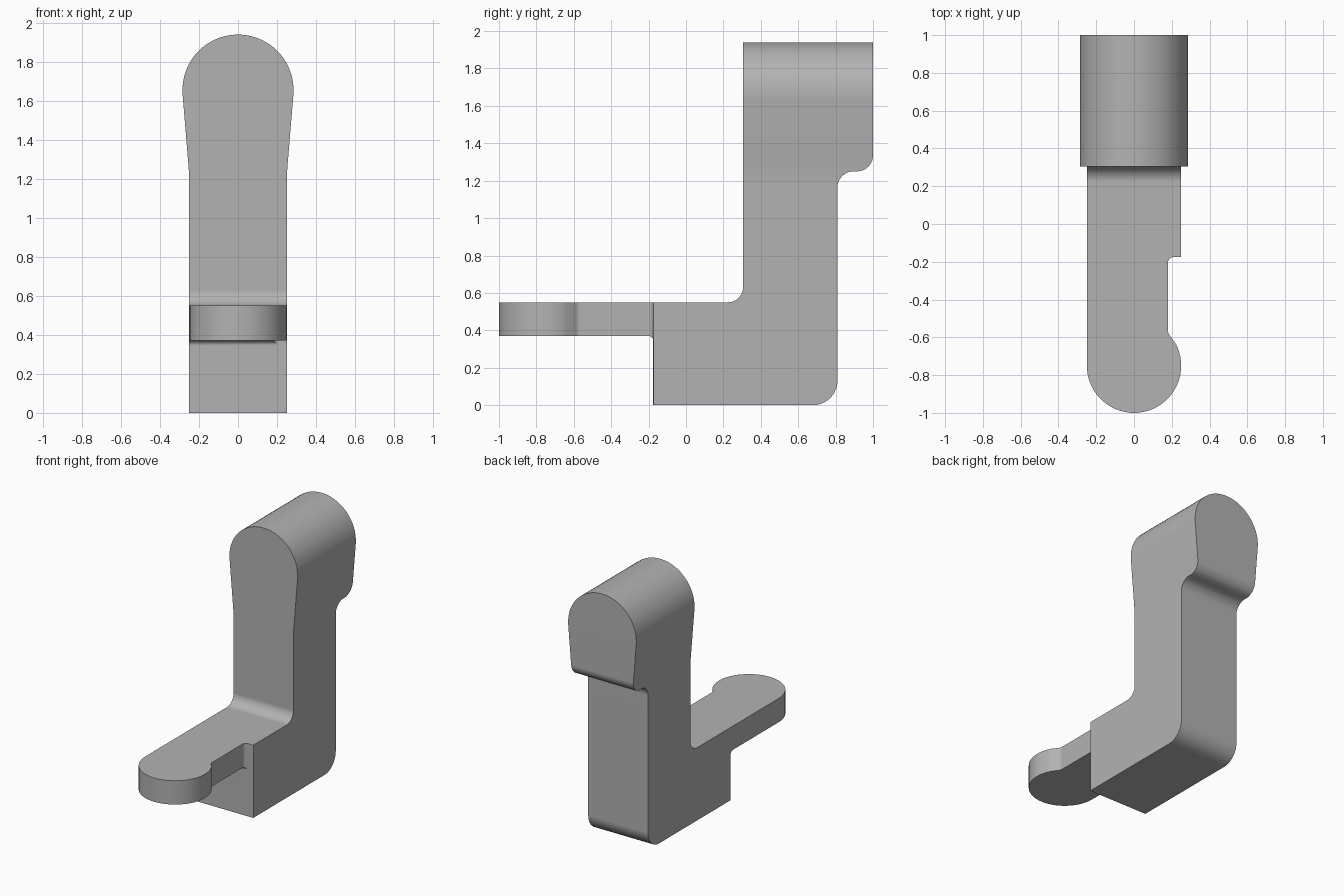
import bpy
import bmesh
from math import cos, sin, tan, radians
from mathutils import Vector

cube = bpy.data.objects.get("Cube")
if cube:
    bpy.data.objects.remove(cube, do_unlink=True)

grey = bpy.data.materials.new("plain grey")
grey.use_nodes = True
colour = (0.45, 0.45, 0.45, 1)
grey.diffuse_color = colour
grey.node_tree.nodes["Principled BSDF"].inputs["Base Color"].default_value = colour


def arc(cx, cy, r, start, end, steps=28):
    """Sharp outline points along a circular arc, in degrees."""
    angles = [radians(start + (end - start) * i / steps) for i in range(steps + 1)]
    return [(cx + r * cos(a), cy + r * sin(a), 0) for a in angles]


def fillet(corners, steps=8):
    """Round each (u, v, radius) corner of a closed outline."""
    out = []
    for i, (u, v, r) in enumerate(corners):
        p = Vector((u, v))
        if r == 0:
            out.append(p)
            continue
        d1 = (Vector(corners[i - 1][:2]) - p).normalized()
        d2 = (Vector(corners[(i + 1) % len(corners)][:2]) - p).normalized()
        half = d1.angle(d2) / 2
        centre = p + (d1 + d2).normalized() * (r / sin(half))
        a = p + d1 * (r / tan(half)) - centre
        b = p + d2 * (r / tan(half)) - centre
        out += [centre + a.lerp(b, k / steps).normalized() * r for k in range(steps + 1)]
    return out


def prism(name, corners, place, low, high):
    """Closed solid from an outline; place maps (u, v, depth) to x, y, z."""
    outline = fillet(corners)
    bm = bmesh.new()
    near = [bm.verts.new(place(p.x, p.y, low)) for p in outline]
    far = [bm.verts.new(place(p.x, p.y, high)) for p in outline]
    bm.faces.new(near)
    bm.faces.new(far[::-1])
    for i in range(len(outline)):
        bm.faces.new((near[i], near[i - 1], far[i - 1], far[i]))
    bmesh.ops.recalc_face_normals(bm, faces=bm.faces)
    mesh = bpy.data.meshes.new(name)
    bm.to_mesh(mesh)
    bm.free()
    mesh.materials.append(grey)
    obj = bpy.data.objects.new(name, mesh)
    bpy.context.collection.objects.link(obj)
    return obj


# Side silhouette: tongue, foot block, upright and overhanging head
side = [(-1.1, 0.37, 0), (-0.1755, 0.37, 0.025), (-0.1755, 0, 0), (0.81, 0, 0.13),
        (0.81, 1.25, 0.085), (1, 1.25, 0.085), (1, 2.1, 0), (0.305, 2.1, 0),
        (0.305, 0.55, 0.08), (-1.1, 0.55, 0)]
bracket = prism("bracket_body", side, lambda u, v, d: (d, u, v), -0.4, 0.4)

# Front silhouette: straight post flaring into a round head
front = [(-0.25, -0.1, 0), (0.25, -0.1, 0), (0.25, 1.22, 1.5)]
front += arc(0, 1.655, 0.285, -4.7, 184.7) + [(-0.25, 1.22, 1.5)]
front_cutter = prism("front_cutter", front, lambda u, v, d: (u, d, v), -1.3, 1.2)

# Plan silhouette: round tongue tip with a notch on the left side
plan = arc(0, -0.75, 0.25, 176, 387) + [(0.18, -0.577, 0.04), (0.18, -0.175, 0.03),
        (0.4, -0.175, 0), (0.4, 1.1, 0), (-0.4, 1.1, 0), (-0.4, -0.72, 0)]
plan_cutter = prism("plan_cutter", plan, lambda u, v, d: (u, v, d), -0.2, 2.2)

# Keep only the volume shared by all three silhouettes
bpy.ops.object.select_all(action="DESELECT")
bpy.context.view_layer.objects.active = bracket
bracket.select_set(True)
for cutter in (front_cutter, plan_cutter):
    cutter.hide_render = True
    mod = bracket.modifiers.new("shape", "BOOLEAN")
    mod.operation = "INTERSECT"
    mod.solver = "EXACT"
    mod.object = cutter
    bpy.ops.object.modifier_apply(modifier=mod.name)
    bpy.data.objects.remove(cutter, do_unlink=True)

# Smooth the rounded surfaces, keep flat faces flat
bpy.ops.object.shade_smooth_by_angle(angle=radians(30))
weighted = bracket.modifiers.new("weighted_normals", "WEIGHTED_NORMAL")
weighted.keep_sharp = True
